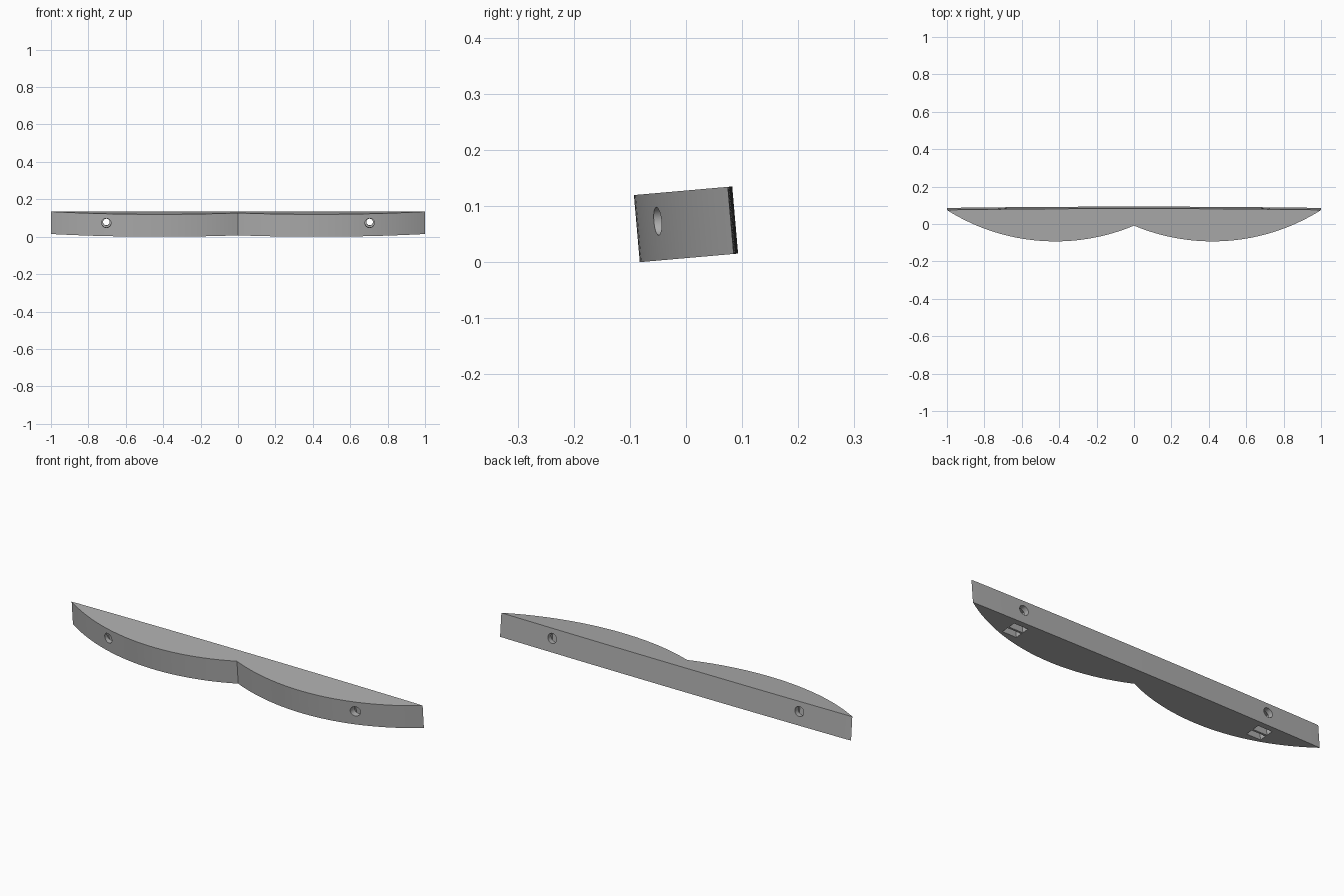
import bpy, bmesh, math
from mathutils import Matrix, Vector

cube = bpy.data.objects.get("Cube")
if cube:
    bpy.data.objects.remove(cube, do_unlink=True)

HEIGHT = 0.12
LOBE_X, FRONT_Y, RADIUS = 0.42, -0.088, 1.085
HOLE_X, HOLE_Z = 0.704, 0.07
SEGMENTS = 32

grey = bpy.data.materials.new("light_grey")
grey.use_nodes = True
colour = (0.42, 0.42, 0.42, 1)
grey.diffuse_color = colour
grey.node_tree.nodes["Principled BSDF"].inputs["Base Color"].default_value = colour


def make_object(name, bm):
    mesh = bpy.data.meshes.new(name)
    bmesh.ops.recalc_face_normals(bm, faces=bm.faces)
    bm.to_mesh(mesh)
    bm.free()
    mesh.materials.append(grey)
    obj = bpy.data.objects.new(name, mesh)
    bpy.context.collection.objects.link(obj)
    return obj


def front_y(x):
    return FRONT_Y + RADIUS - math.sqrt(RADIUS ** 2 - (abs(x) - LOBE_X) ** 2)


def back_y(x):
    return 0.088 - 0.007 * x * x


def cut(target, cutter):
    cutter.hide_render = True
    mod = target.modifiers.new("cut", 'BOOLEAN')
    mod.operation = 'DIFFERENCE'
    mod.solver = 'EXACT'
    mod.object = cutter
    bpy.context.view_layer.objects.active = target
    bpy.ops.object.modifier_apply(modifier=mod.name)
    bpy.data.objects.remove(cutter, do_unlink=True)


# Bar: two bulging lobes in front, a faint bow behind
xs = [-1 + i / SEGMENTS for i in range(2 * SEGMENTS + 1)]
outline = [(x, front_y(x)) for x in xs]
outline += [(x, back_y(x)) for x in reversed(xs[1:-1])]
bm = bmesh.new()
base = bm.faces.new([bm.verts.new((x, y, 0)) for x, y in outline])
top = bmesh.ops.extrude_face_region(bm, geom=[base])["geom"]
bmesh.ops.translate(bm, vec=(0, 0, HEIGHT),
                    verts=[v for v in top if isinstance(v, bmesh.types.BMVert)])
bar = make_object("double_lobed_bar", bm)

for side in (-1, 1):
    x = side * HOLE_X
    near, far = front_y(x), back_y(x)

    # Screw bore, wide at both mouths and narrow in the middle
    bm = bmesh.new()
    stations = [(near - 0.03, 0.025), (near + 0.035, 0.025), (near + 0.035, 0.018),
                (far - 0.035, 0.018), (far - 0.035, 0.025), (far + 0.03, 0.025)]
    rings = []
    for y, r in stations:
        angles = [math.tau * i / 24 for i in range(24)]
        rings.append([bm.verts.new((x + r * math.cos(a), y, HOLE_Z + r * math.sin(a)))
                      for a in angles])
    for a, b in zip(rings, rings[1:]):
        for i in range(24):
            j = (i + 1) % 24
            bm.faces.new((a[i], a[j], b[j], b[i]))
    bm.faces.new(rings[0])
    bm.faces.new(rings[-1])
    cut(bar, make_object("bore_cutter", bm))

    # Pair of nut slots open to the underside
    for y in (near + 0.045, far - 0.045):
        bm = bmesh.new()
        bmesh.ops.create_cube(bm, size=1, matrix=Matrix.Translation((x, y, 0.045))
                              @ Matrix.Diagonal((0.08, 0.035, 0.11, 1)))
        cut(bar, make_object("slot_cutter", bm))

# Lean the bar back slightly and set it on the ground
bar.data.transform(Matrix.Rotation(math.radians(5), 4, 'X'))
ys = [v.co.y for v in bar.data.vertices]
low = min(v.co.z for v in bar.data.vertices)
bar.data.transform(Matrix.Translation(Vector((0, -(min(ys) + max(ys)) / 2, -low))))

bpy.ops.object.select_all(action='DESELECT')
bar.select_set(True)
bpy.context.view_layer.objects.active = bar
bpy.ops.object.shade_smooth_by_angle(angle=math.radians(30))
